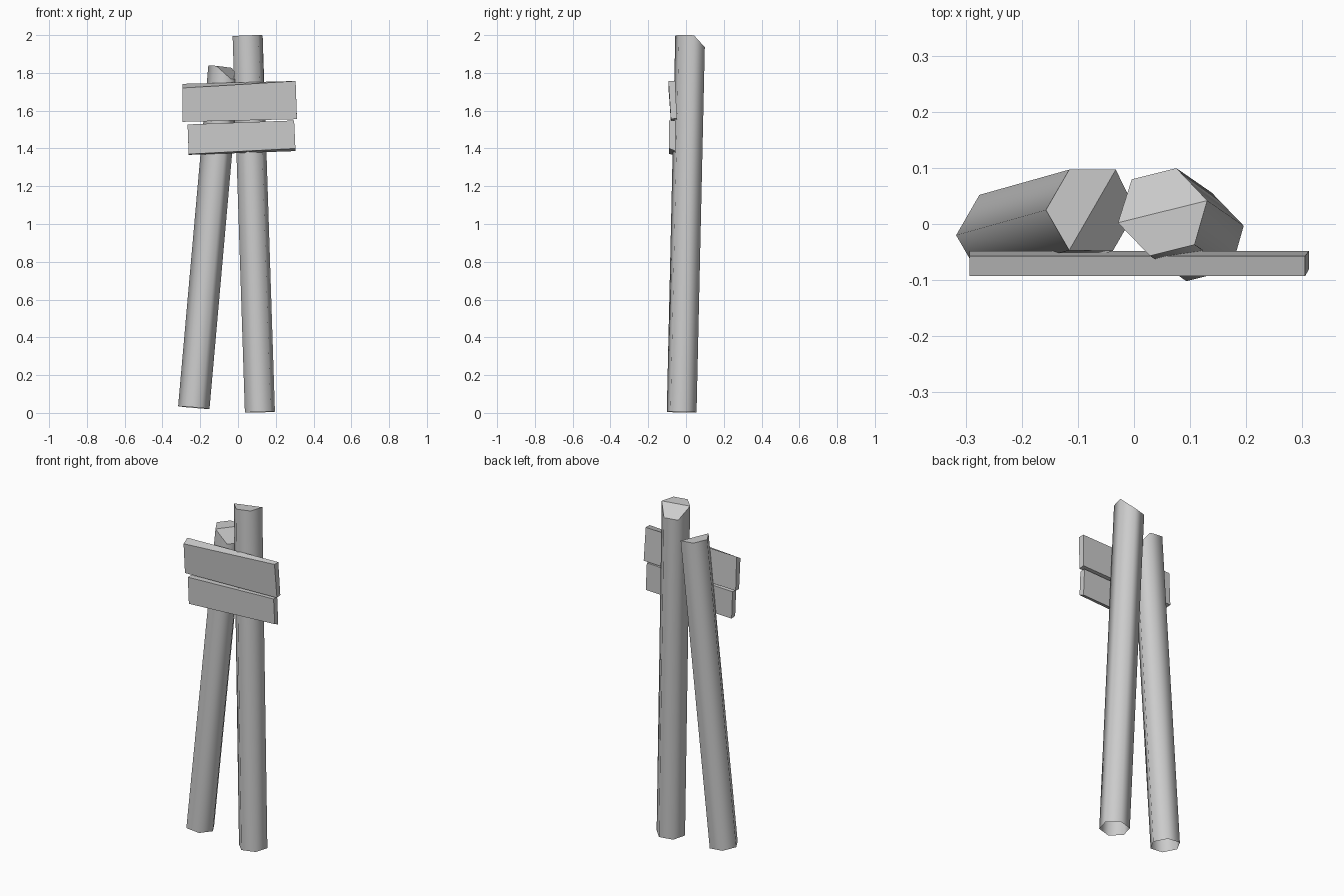
import bpy, bmesh, math
from mathutils import Vector

if "Cube" in bpy.data.objects:
    bpy.data.objects.remove(bpy.data.objects["Cube"])


def finish(name, bm):
    bmesh.ops.recalc_face_normals(bm, faces=bm.faces)
    mesh = bpy.data.meshes.new(name)
    bm.to_mesh(mesh)
    bm.free()
    obj = bpy.data.objects.new(name, mesh)
    bpy.context.collection.objects.link(obj)
    return obj


def post(name, base, top, radius, phase, low, drop):
    """Leaning six-sided post, open below; corners low and low+1 of the top are hewn down."""
    base, top = Vector(base), Vector(top)
    axis = (top - base) / (top.z - base.z)
    bm = bmesh.new()

    def corner(centre, i):
        a = math.radians(phase + 60 * i)
        d = Vector((math.cos(a), math.sin(a), 0)) * radius
        d.z = -axis.x * d.x - axis.y * d.y      # square to the lean
        return centre + d

    hewn = (low % 6, (low + 1) % 6)
    bottom = [bm.verts.new(corner(base, i)) for i in range(6)]
    upper = [bm.verts.new(corner(top, i) - (axis * drop if i in hewn else Vector()))
             for i in range(6)]
    for i in range(6):
        j = (i + 1) % 6
        bm.faces.new((bottom[i], bottom[j], upper[j], upper[i])).smooth = True
    # top: one sloping hewn face and one level face
    v = lambda k: upper[(low + k) % 6]
    bm.faces.new((v(-1), v(0), v(1), v(2)))
    bm.faces.new((v(2), v(3), v(4), v(5)))
    for e in bm.edges:
        if any(not f.smooth for f in e.link_faces):
            e.smooth = False
    return finish(name, bm)


def plank(name, front, back):
    """Rough board from front and back corners: top left, top right, bottom right, bottom left."""
    bm = bmesh.new()
    f = [bm.verts.new(p) for p in front]
    b = [bm.verts.new(p) for p in back]
    bm.faces.new(f)
    bm.faces.new(b[::-1])
    for i in range(4):
        j = (i + 1) % 4
        bm.faces.new((f[i], b[i], b[j], f[j]))
    return finish(name, bm)


# posts
post("right_post", (0.116, -0.023, 0.004), (0.051, 0.022, 1.997), 0.082, 14, 1, 0.06)
post("left_post", (-0.234, -0.02, 0.028), (-0.074, 0.025, 1.832), 0.083, 0, 5, 0.062)

# sign boards
plank("upper_board",
      [(-0.293, -0.093, 1.72), (0.305, -0.093, 1.757), (0.312, -0.080, 1.555), (-0.293, -0.080, 1.541)],
      [(-0.293, -0.057, 1.742), (0.305, -0.057, 1.757), (0.312, -0.048, 1.560), (-0.293, -0.048, 1.543)])
plank("lower_board",
      [(-0.267, -0.090, 1.527), (0.297, -0.090, 1.548), (0.304, -0.089, 1.400), (-0.261, -0.089, 1.370)],
      [(-0.267, -0.056, 1.527), (0.297, -0.056, 1.548), (0.304, -0.056, 1.386), (-0.261, -0.056, 1.366)])
